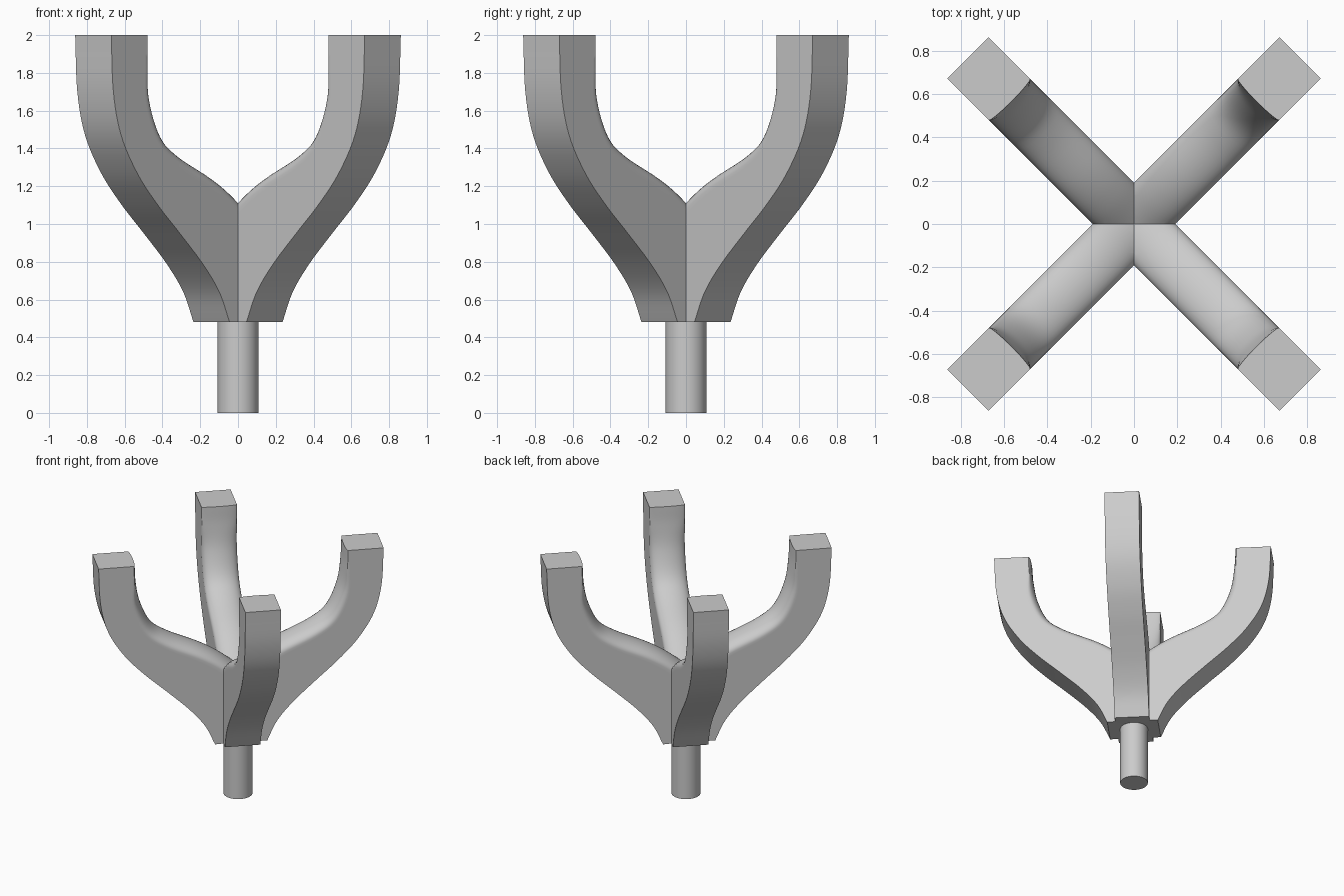
import bpy
import bmesh
import math
from mathutils import Vector

if "Cube" in bpy.data.objects:
    bpy.data.objects.remove(bpy.data.objects["Cube"])

HALF_WIDTH = 0.135
CROWN_STEPS = 16

grey = bpy.data.materials.new("plain grey")
grey.use_nodes = True
colour = (0.6, 0.6, 0.6, 1)
grey.diffuse_color = colour
grey.node_tree.nodes["Principled BSDF"].inputs["Base Color"].default_value = colour


def smooth_path(points, steps=6):
    """Pass a smooth curve through the given points."""
    pts = [Vector(p) for p in points]
    pts = [2 * pts[0] - pts[1]] + pts + [2 * pts[-1] - pts[-2]]
    path = []
    for a, b, c, d in zip(pts, pts[1:], pts[2:], pts[3:]):
        for i in range(steps):
            t = i / steps
            path.append(0.5 * (2 * b + (c - a) * t + (2 * a - 5 * b + 4 * c - d) * t ** 2
                               + (3 * b - a - 3 * c + d) * t ** 3))
    return path + [pts[-2]]


def finish(obj):
    obj.data.materials.append(grey)
    bpy.ops.object.select_all(action="DESELECT")
    obj.select_set(True)
    bpy.context.view_layer.objects.active = obj
    bpy.ops.object.shade_smooth_by_angle(angle=math.radians(30))


# Arm outlines as (distance from axis, height), from the root to the tip
outer = smooth_path([(0.198, 0.48), (0.275, 0.64), (0.4, 0.79), (0.57, 0.95), (0.74, 1.105),
                     (0.89, 1.27), (1.01, 1.47), (1.068, 1.7), (1.084, 2.0)])
ridge = smooth_path([(-0.1, 0.98), (0.02, 1.076), (0.15, 1.175), (0.293, 1.259), (0.535, 1.372),
                     (0.667, 1.474), (0.752, 1.66), (0.788, 1.85), (0.8, 2.0)])
edge = smooth_path([(-0.07, 0.91), (0.061, 1.019), (0.187, 1.116), (0.326, 1.197), (0.577, 1.316),
                    (0.729, 1.44), (0.815, 1.65), (0.814, 1.85), (0.813, 2.0)])

# Extra root station, so that the arm has a level underside
outer.insert(0, Vector((-0.1, 0.49)))
for path in (ridge, edge):
    path.insert(0, 2 * path[0] - path[1])

# One arm along the diagonal, its inner side crowned between the two edges
along = Vector((1, 1, 0)).normalized()
across = Vector((1, -1, 0)).normalized()
bm = bmesh.new()


def place(point, side):
    return bm.verts.new(along * point.x + across * side + Vector((0, 0, point.y)))


rings = []
for out, top, low in zip(outer, ridge, edge):
    # A narrow band beside each crown edge keeps the sides flat
    band = low.lerp(out, 0.06)
    ring = [place(out, HALF_WIDTH), place(band, HALF_WIDTH)]
    for i in range(CROWN_STEPS + 1):
        angle = math.pi * i / CROWN_STEPS
        ring.append(place(low.lerp(top, math.sin(angle)), HALF_WIDTH * math.cos(angle)))
    ring += [place(band, -HALF_WIDTH), place(out, -HALF_WIDTH)]
    rings.append(ring)
for lower, upper in zip(rings, rings[1:]):
    for i in range(len(lower)):
        j = (i + 1) % len(lower)
        bm.faces.new((lower[i], lower[j], upper[j], upper[i]))
bm.faces.new(rings[0])
bm.faces.new(rings[-1])
bmesh.ops.recalc_face_normals(bm, faces=bm.faces)

# Mitre the arm where it meets its neighbours
for normal in ((1, 0, 0), (0, 1, 0)):
    bmesh.ops.bisect_plane(bm, geom=bm.verts[:] + bm.edges[:] + bm.faces[:],
                           plane_co=(0, 0, 0), plane_no=normal, clear_inner=True)
mesh = bpy.data.meshes.new("arms")
bm.to_mesh(mesh)
bm.free()
arms = bpy.data.objects.new("arms", mesh)
bpy.context.collection.objects.link(arms)
finish(arms)

# Repeat the arm in all four quadrants, keeping the creases sharp
mirror = arms.modifiers.new("four_arms", "MIRROR")
mirror.use_axis = (True, True, False)
mirror.use_mirror_merge = False

# Round post under the arms
bpy.ops.mesh.primitive_cylinder_add(vertices=48, radius=0.108, depth=0.55,
                                    location=(0, 0, 0.275))
post = bpy.context.object
post.name = "post"
finish(post)
